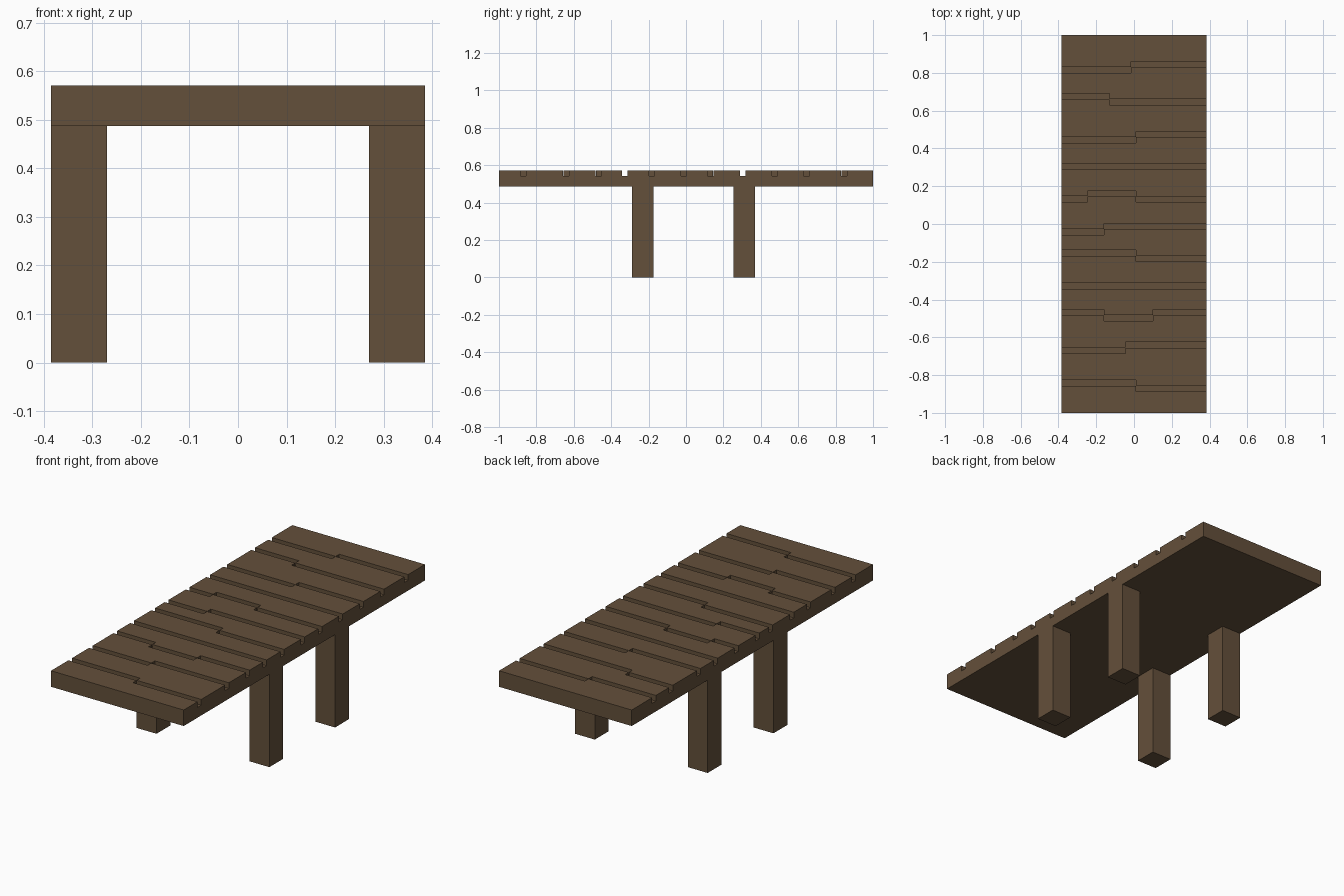
import bpy, bmesh

if "Cube" in bpy.data.objects:
    bpy.data.objects.remove(bpy.data.objects["Cube"], do_unlink=True)

HALF_X, HALF_Y = 0.385, 1.0
DECK_BOTTOM, DECK_TOP = 0.487, 0.571
GROOVE_FLOOR, GROOVE_W = 0.541, 0.031
LEG = 0.115

wood = bpy.data.materials.new("brown wood")
wood.use_nodes = True
WOOD = (0.127, 0.080, 0.043, 1)
wood.diffuse_color = WOOD
bsdf = wood.node_tree.nodes["Principled BSDF"]
bsdf.inputs["Base Color"].default_value = WOOD
bsdf.inputs["Roughness"].default_value = 0.9


def add_prisms(name, outlines, z0, z1):
    """Extrude flat xy outlines from z0 to z1 into one object."""
    bm = bmesh.new()
    for outline in outlines:
        face = bm.faces.new([bm.verts.new((x, y, z0)) for x, y in outline])
        top = bmesh.ops.extrude_face_region(bm, geom=[face])["geom"]
        for v in top:
            if isinstance(v, bmesh.types.BMVert):
                v.co.z = z1
    bmesh.ops.recalc_face_normals(bm, faces=bm.faces)
    mesh = bpy.data.meshes.new(name)
    bm.to_mesh(mesh)
    bm.free()
    mesh.materials.append(wood)
    obj = bpy.data.objects.new(name, mesh)
    bpy.context.collection.objects.link(obj)
    return obj


def rect(x0, x1, y0, y1):
    return [(x0, y0), (x1, y0), (x1, y1), (x0, y1)]


def groove_outline(ys, steps):
    """Stepped band: centre y of each run, and the x of each step between runs."""
    xs = [-HALF_X - 0.1] + steps + [HALF_X + 0.1]
    line = [(x, y) for i, y in enumerate(ys) for x in (xs[i], xs[i + 1])]
    h = GROOVE_W / 2
    return [(x, y - h) for x, y in line] + [(x, y + h) for x, y in reversed(line)]


# Gaps between planks: run centres, then step positions
GROOVES = [
    ([0.815, 0.845], [-0.015]),
    ([0.675, 0.645], [-0.13]),
    ([0.445, 0.475], [0.01]),
    ([0.303], []),
    ([0.132, 0.160, 0.131], [-0.247, 0.01]),
    ([-0.042, -0.012], [-0.16]),
    ([-0.153, -0.183], [0.01]),
    ([-0.328], []),
    ([-0.468, -0.497, -0.468], [-0.16, 0.10]),
    ([-0.670, -0.641], [-0.045]),
    ([-0.841, -0.870], [0.01]),
]

# Deck with the plank gaps cut into its top
deck = add_prisms("plank_deck", [rect(-HALF_X, HALF_X, -HALF_Y, HALF_Y)],
                  DECK_BOTTOM, DECK_TOP)
cutter = add_prisms("gap_cutter", [groove_outline(*g) for g in GROOVES],
                    GROOVE_FLOOR, DECK_TOP + 0.1)
cutter.hide_render = True
cut = deck.modifiers.new("plank gaps", "BOOLEAN")
cut.operation, cut.solver, cut.object = "DIFFERENCE", "EXACT", cutter
bpy.context.view_layer.objects.active = deck
bpy.ops.object.modifier_apply(modifier=cut.name)
bpy.data.objects.remove(cutter, do_unlink=True)

# Four square legs flush with the deck sides
for end, y in (("front", -0.29), ("back", 0.255)):
    for side, x in (("right", -HALF_X), ("left", HALF_X - LEG)):
        add_prisms(f"{end}_{side}_leg", [rect(x, x + LEG, y, y + LEG)], 0, DECK_BOTTOM)
